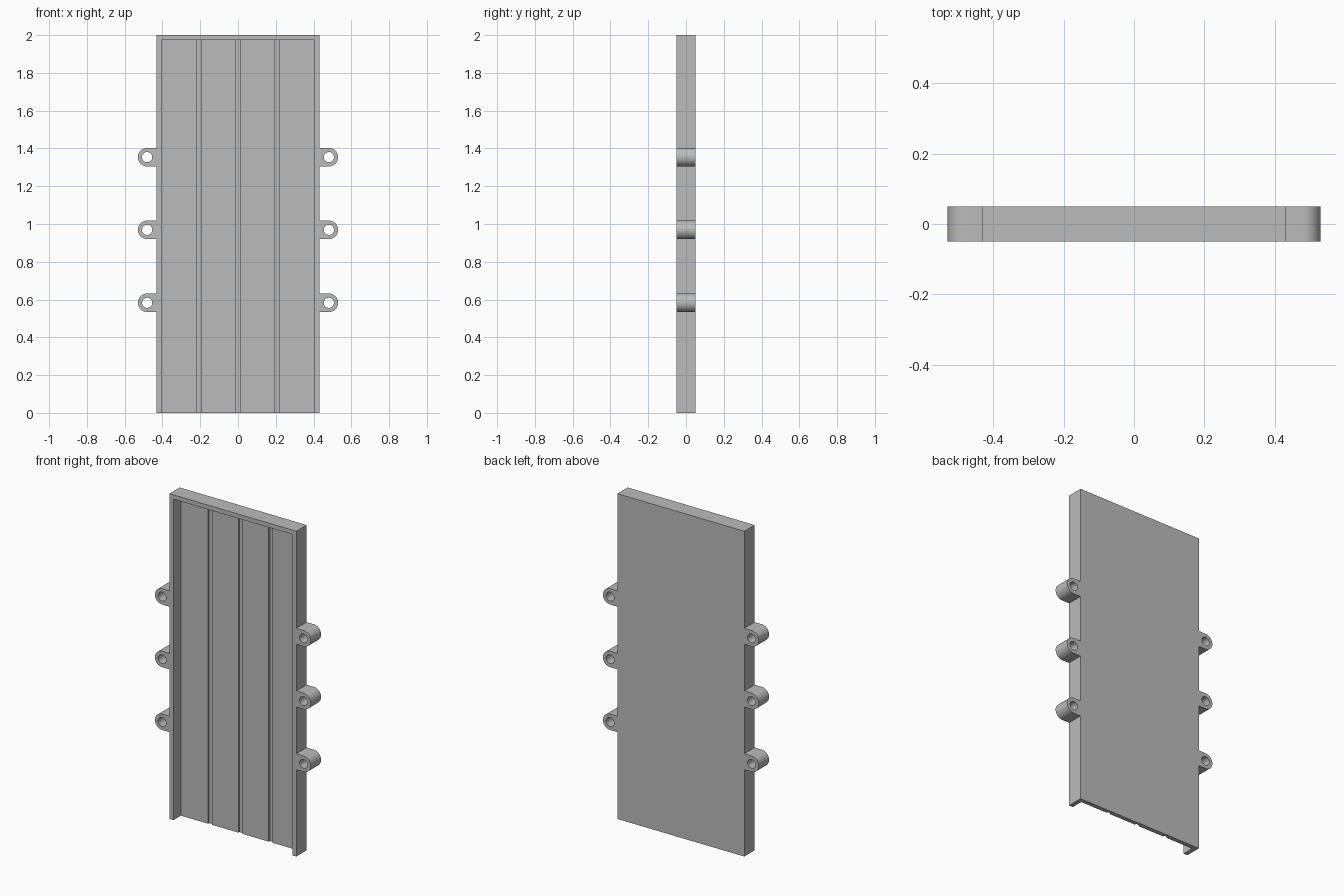
import bpy
import bmesh
from math import sin, cos, tau

cube = bpy.data.objects.get("Cube")
if cube:
    bpy.data.objects.remove(cube)

HALF_W, HEIGHT, HALF_D = 0.432, 2.0, 0.05
RIM = 0.027            # rim width and back panel thickness
GROOVE_W, GROOVE_D = 0.026, 0.01
LUG_R, HOLE_R, SIDES = 0.049, 0.027, 48

grey = bpy.data.materials.new("plain_grey")
grey.use_nodes = True
colour = (0.5, 0.5, 0.5, 1)
grey.diffuse_color = colour
grey.node_tree.nodes["Principled BSDF"].inputs["Base Color"].default_value = colour


def make_object(name, bm):
    bmesh.ops.recalc_face_normals(bm, faces=bm.faces)
    mesh = bpy.data.meshes.new(name)
    bm.to_mesh(mesh)
    bm.free()
    mesh.materials.append(grey)
    obj = bpy.data.objects.new(name, mesh)
    bpy.context.collection.objects.link(obj)
    return obj


def upright_prism(name, outline, bottom, top):
    """Extrude a plan outline from bottom to top."""
    bm = bmesh.new()
    face = bm.faces.new([bm.verts.new((x, y, bottom)) for x, y in outline])
    ext = bmesh.ops.extrude_face_region(bm, geom=[face])["geom"]
    moved = [v for v in ext if isinstance(v, bmesh.types.BMVert)]
    bmesh.ops.translate(bm, verts=moved, vec=(0, 0, top - bottom))
    return make_object(name, bm)


# Solid door slab
slab = [(-HALF_W, -HALF_D), (HALF_W, -HALF_D), (HALF_W, HALF_D), (-HALF_W, HALF_D)]
panel = upright_prism("door_panel", slab, 0, HEIGHT)

# Recess open at the bottom, with three shallow grooves in its floor
inner, floor = HALF_W - RIM, HALF_D - RIM
recess = [(inner, -HALF_D - 0.1), (-inner, -HALF_D - 0.1), (-inner, floor)]
for x in (-0.206, 0, 0.206):
    a, b = x - GROOVE_W / 2, x + GROOVE_W / 2
    recess += [(a, floor), (a, floor + GROOVE_D), (b, floor + GROOVE_D), (b, floor)]
recess.append((inner, floor))
cutter = upright_prism("recess_cutter", recess, -0.1, HEIGHT - RIM)
cutter.hide_render = True

cut = panel.modifiers.new("recess", "BOOLEAN")
cut.operation = "DIFFERENCE"
cut.solver = "EXACT"
cut.object = cutter
bpy.context.view_layer.objects.active = panel
bpy.ops.object.modifier_apply(modifier=cut.name)
bpy.data.objects.remove(cutter)


# Pierced side lugs: round outside, square where they meet the slab
def make_lug(name, side, z):
    bm = bmesh.new()
    rings = []
    for y in (-HALF_D, HALF_D):
        outer, hole = [], []
        for i in range(SIDES):
            c, s = cos(tau * i / SIDES), sin(tau * i / SIDES)
            reach = LUG_R if c > -1e-6 else LUG_R / max(abs(c), abs(s))
            for ring, r in ((outer, reach), (hole, HOLE_R)):
                ring.append(bm.verts.new((side * (HALF_W + LUG_R + r * c), y, z + r * s)))
        rings.append((outer, hole))
    (front_out, front_in), (back_out, back_in) = rings
    loops = [front_out, front_in, back_in, back_out]
    for a, b in zip(loops, loops[1:] + loops[:1]):
        for i in range(SIDES):
            j = (i + 1) % SIDES
            bm.faces.new((a[i], a[j], b[j], b[i]))
    return make_object(name, bm)


lugs = []
for label, z in (("lower", 0.583), ("middle", 0.969), ("upper", 1.354)):
    for side_name, side in (("left", 1), ("right", -1)):
        lugs.append(make_lug(f"{label}_{side_name}_lug", side, z))

bpy.ops.object.select_all(action="DESELECT")
for lug in lugs:
    lug.select_set(True)
bpy.context.view_layer.objects.active = lugs[0]
bpy.ops.object.shade_smooth_by_angle()
